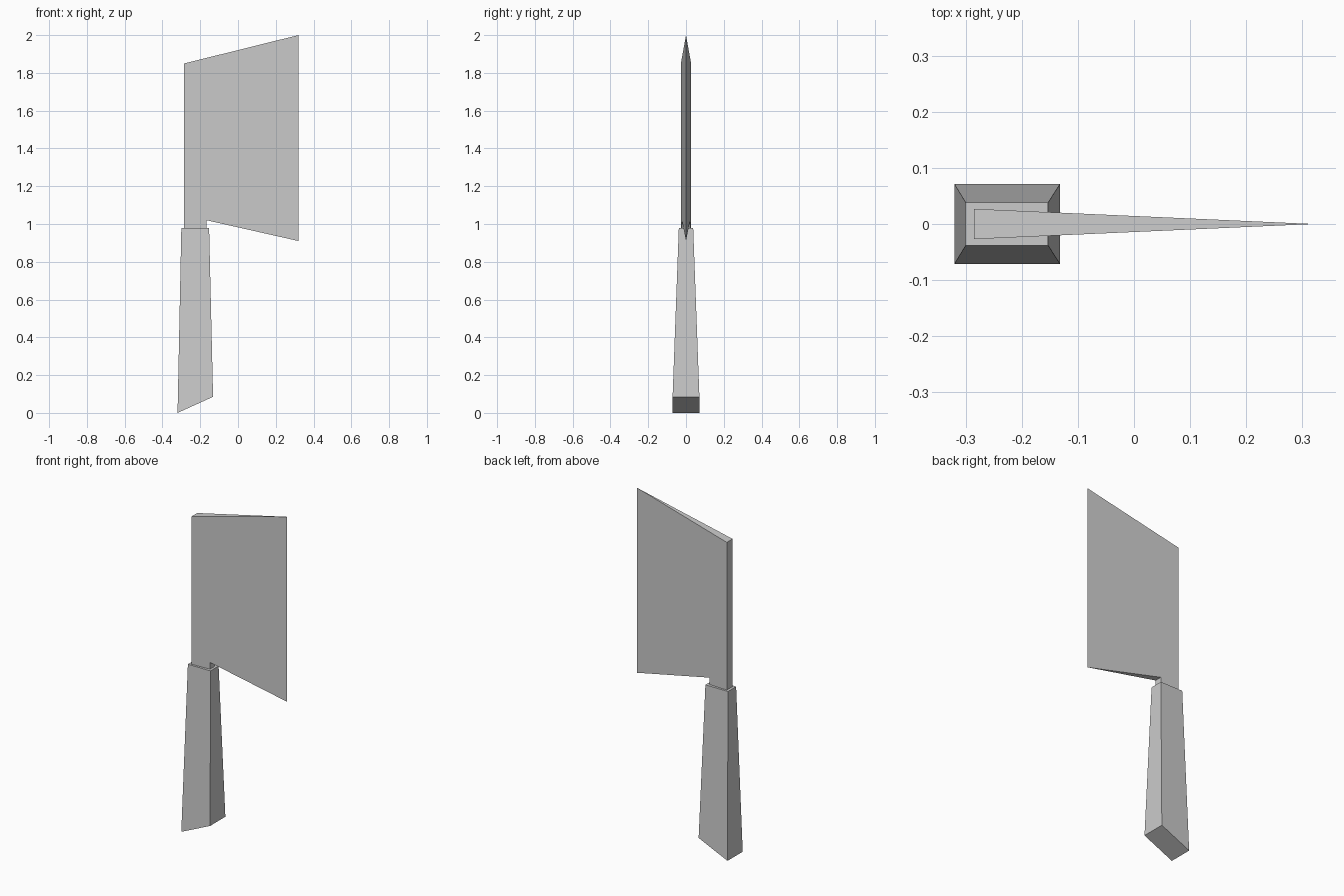
import bpy, bmesh

cube = bpy.data.objects.get("Cube")
if cube:
    bpy.data.objects.remove(cube, do_unlink=True)

grey = bpy.data.materials.new("light_grey")
grey.use_nodes = True
colour = (0.6, 0.6, 0.6, 1)
grey.diffuse_color = colour
grey.node_tree.nodes["Principled BSDF"].inputs["Base Color"].default_value = colour


def finish(name, bm):
    bmesh.ops.recalc_face_normals(bm, faces=bm.faces)
    mesh = bpy.data.meshes.new(name)
    bm.to_mesh(mesh)
    bm.free()
    mesh.materials.append(grey)
    obj = bpy.data.objects.new(name, mesh)
    bpy.context.collection.objects.link(obj)
    return obj


# Handle: tapered block with a slanted butt
bm = bmesh.new()
bmesh.ops.create_cube(bm, size=2)
for v in bm.verts:
    right = v.co.x > 0
    if v.co.z > 0:
        v.co = (-0.153 if right else -0.3, v.co.y * 0.038, 0.98)
    else:
        v.co = (-0.132 if right else -0.32, v.co.y * 0.071, 0.085 if right else 0)
finish("handle", bm)

# Blade and tang: one profile, wedge-shaped from thick spine to sharp edge
SPINE, EDGE, HALF = -0.285, 0.32, 0.027
profile = [(SPINE, 0.97), (-0.167, 0.97), (-0.167, 1.02),
           (EDGE, 0.91), (EDGE, 2.0), (SPINE, 1.85)]
bm = bmesh.new()
sides = []
for side in (-1, 1):
    sides.append([bm.verts.new((x, side * HALF * (EDGE - x) / (EDGE - SPINE), z))
                  for x, z in profile])
    bm.faces.new(sides[-1])
front, back = sides
for i in range(len(profile)):
    j = (i + 1) % len(profile)
    bm.faces.new((front[i], front[j], back[j], back[i]))
bmesh.ops.remove_doubles(bm, verts=bm.verts, dist=0.0001)
finish("blade", bm)
